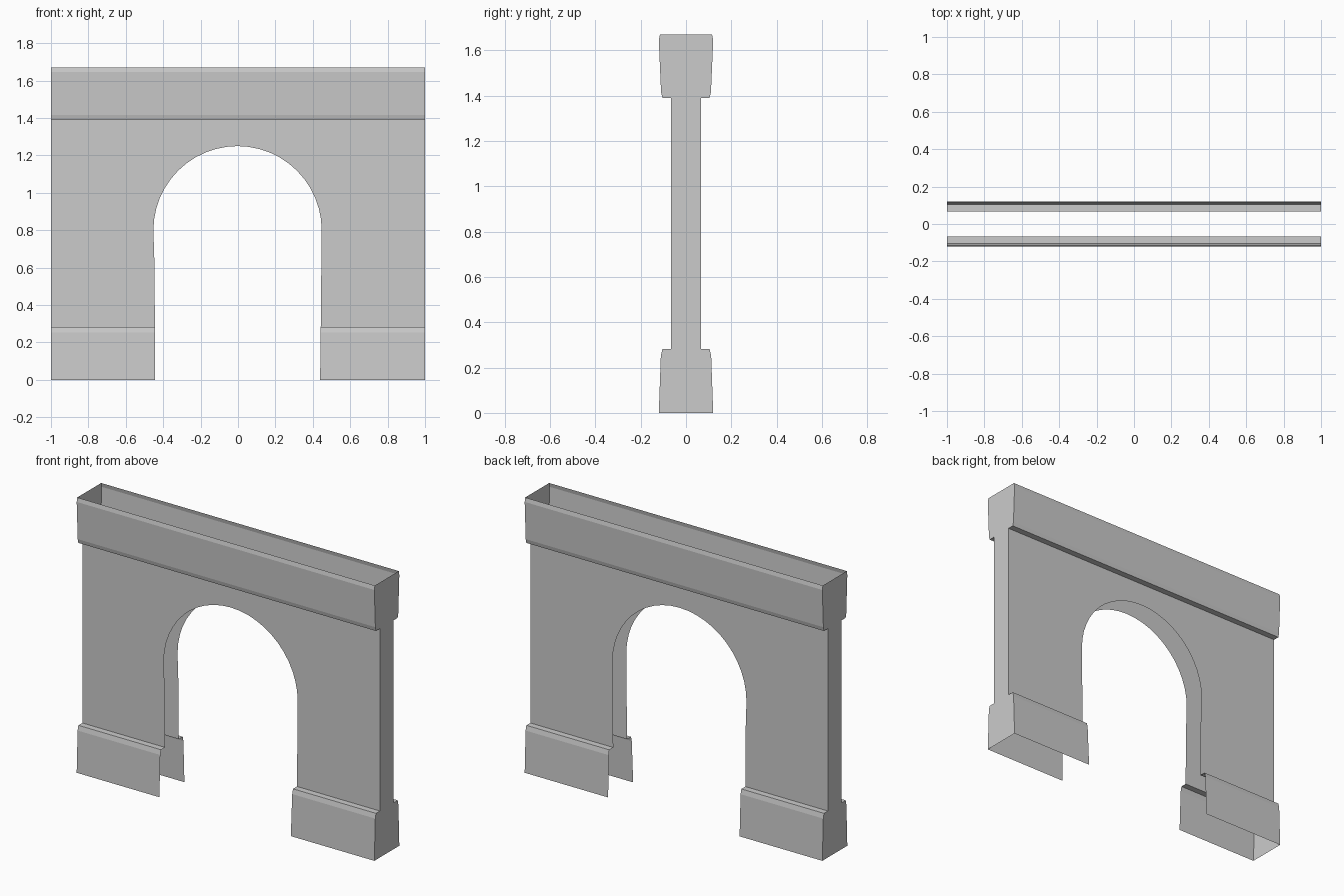
import bpy
from math import pi, sin, cos

if "Cube" in bpy.data.objects:
    bpy.data.objects.remove(bpy.data.objects["Cube"])

# half-thickness profiles (distance from wall centre, height)
PLINTH = [(0.12, 0.0), (0.111, 0.253), (0.104, 0.282), (0.066, 0.282)]
CORNICE = [(0.066, 1.39), (0.104, 1.39), (0.11, 1.415), (0.12, 1.645), (0.115, 1.67)]
ARCH_X, ARCH_Z, ARCH_R, SEGMENTS = -0.0025, 0.80, 0.45, 24


def add_mesh(name, verts, faces, flip=False):
    if flip:
        faces = [f[::-1] for f in faces]
    mesh = bpy.data.meshes.new(name)
    mesh.from_pydata(verts, [], faces)
    mesh.update()
    obj = bpy.data.objects.new(name, mesh)
    bpy.context.collection.objects.link(obj)
    return obj


def moulding(name, profile, left, right, side):
    """Sheet that runs a profile along x; left and right give x at each height."""
    verts = []
    for d, z in profile:
        verts += [(left(z), side * d, z), (right(z), side * d, z)]
    faces = [(2 * i, 2 * i + 1, 2 * i + 3, 2 * i + 2) for i in range(len(profile) - 1)]
    add_mesh(name, verts, faces, flip=side > 0)


def jamb_left(z):
    return -0.444 - 0.002 * z


def jamb_right(z):
    return 0.439 + 0.012 * z


def wall_panel(name, side):
    """Flat panel with an arched opening."""
    outline = [(-1, 0.282), (jamb_left(0.282), 0.282), (-0.446, 0.6)]
    for i in range(SEGMENTS + 1):
        a = pi - pi * i / SEGMENTS
        outline.append((ARCH_X + ARCH_R * cos(a), ARCH_Z + ARCH_R * sin(a)))
    outline += [(jamb_right(0.282), 0.282), (1, 0.282), (1, 1.39), (-1, 1.39)]
    verts = [(x, side * 0.066, z) for x, z in outline]
    add_mesh(name, verts, [tuple(range(len(verts)))], flip=side > 0)


# front and back shells: open at the top, the bottom and inside the arch
for label, side in (("front", -1), ("back", 1)):
    wall_panel(label + "_arched_wall", side)
    moulding(label + "_cornice", CORNICE, lambda z: -1, lambda z: 1, side)
    moulding(label + "_left_plinth", PLINTH, lambda z: -1, jamb_left, side)
    moulding(label + "_right_plinth", PLINTH, jamb_right, lambda z: 1, side)

# end caps following the full profile
half = PLINTH + CORNICE
loop = [(-d, z) for d, z in half] + [(d, z) for d, z in reversed(half)]
for label, x in (("left", -1), ("right", 1)):
    add_mesh(label + "_end_cap", [(x, y, z) for y, z in loop],
             [tuple(range(len(loop)))], flip=x > 0)
